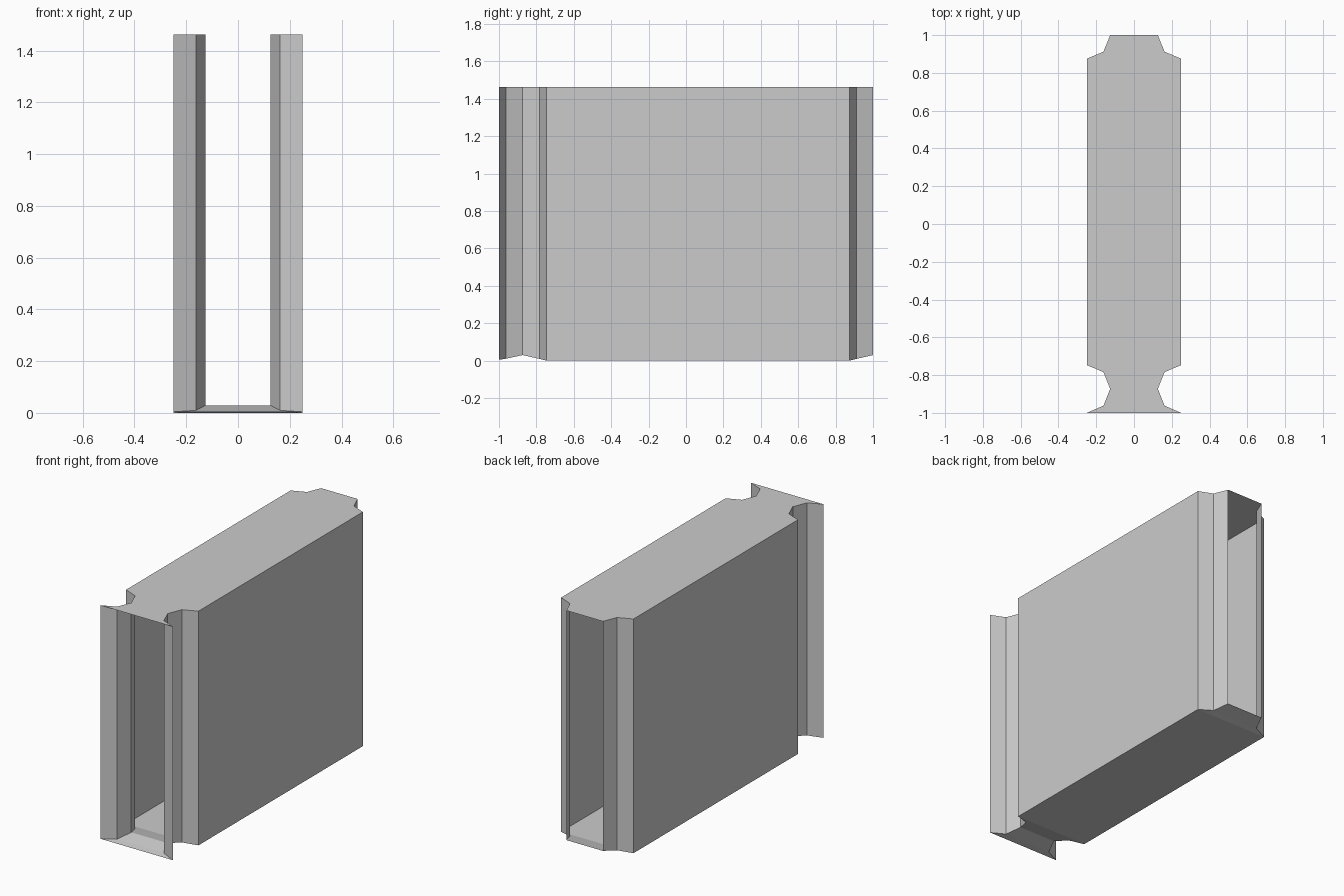
import bpy
import bmesh

if "Cube" in bpy.data.objects:
    bpy.data.objects.remove(bpy.data.objects["Cube"])

TOP = 1.462

# Stations along the length: y, half width, floor height
stations = [
    (-1.0, 0.25, 0.004),
    (-0.962, 0.162, 0.01),
    (-0.873, 0.126, 0.029),
    (-0.784, 0.162, 0.009),
    (-0.747, 0.25, 0.0),
    (0.875, 0.25, 0.0),
    (0.912, 0.162, 0.009),
    (1.0, 0.126, 0.029),
]

# Thin open-ended rectangular sleeve, lofted from front to back
bm = bmesh.new()
rings = []
for y, w, z in stations:
    section = [(-w, z), (w, z), (w, TOP), (-w, TOP)]
    rings.append([bm.verts.new((x, y, h)) for x, h in section])

for a, b in zip(rings, rings[1:]):
    for i in range(4):
        j = (i + 1) % 4
        bm.faces.new((a[j], a[i], b[i], b[j]))

# Point the normals outward, judged from the floor face
bm.normal_update()
if bm.faces[:][16].normal.z > 0:
    bmesh.ops.reverse_faces(bm, faces=bm.faces[:])

mesh = bpy.data.meshes.new("wall_sleeve")
bm.to_mesh(mesh)
bm.free()
bpy.context.collection.objects.link(bpy.data.objects.new("wall_sleeve", mesh))
